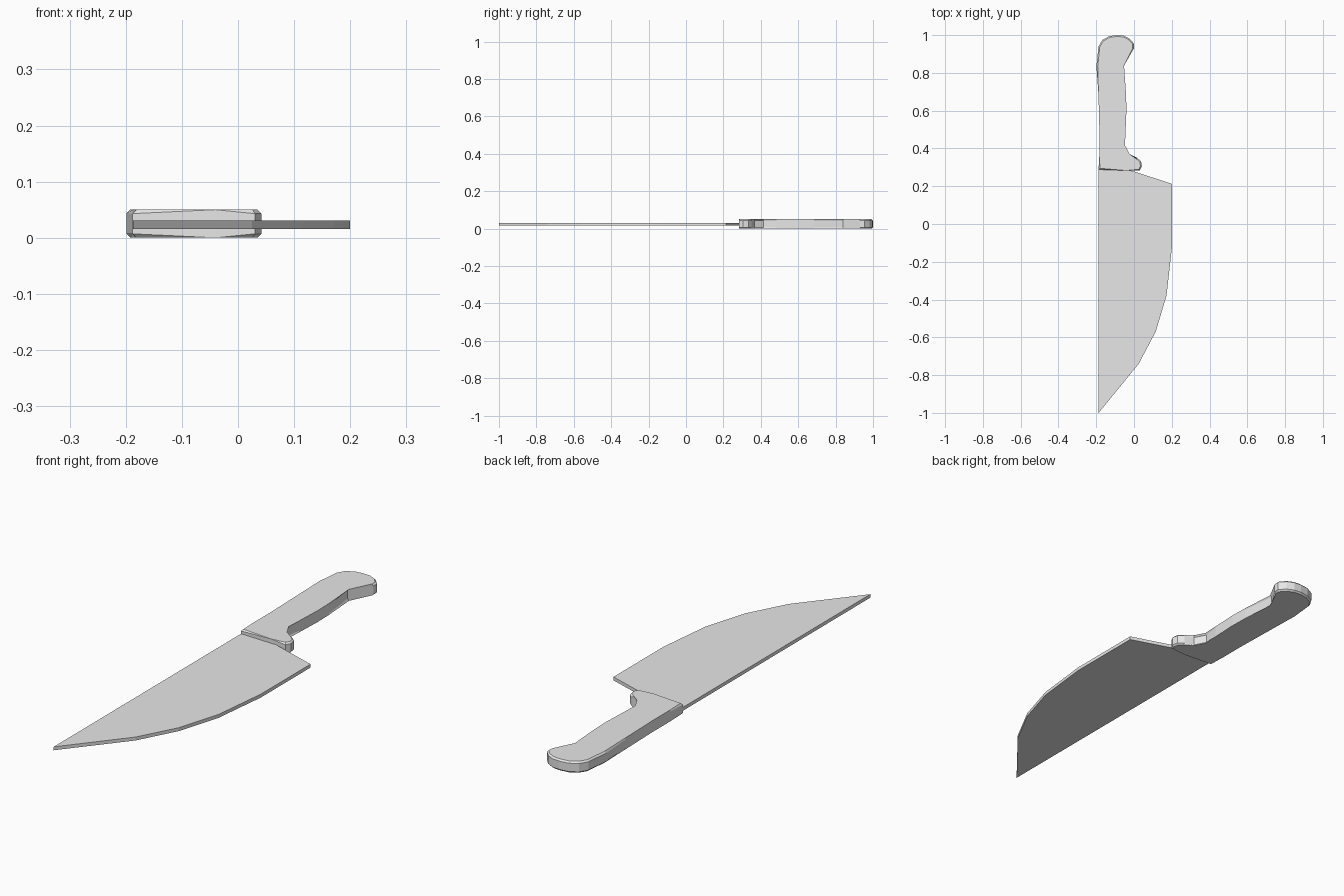
import bpy
import bmesh

default_cube = bpy.data.objects.get("Cube")
if default_cube:
    bpy.data.objects.remove(default_cube, do_unlink=True)


def flat_material(name, colour):
    material = bpy.data.materials.new(name)
    material.use_nodes = True
    material.diffuse_color = colour
    for node in material.node_tree.nodes:
        if node.type == "BSDF_PRINCIPLED":
            node.inputs["Base Color"].default_value = colour
    return material


def slab(name, outline, bottom, top, material, chamfer=0.0):
    """Extrude a counter-clockwise outline upward and chamfer its rims."""
    bm = bmesh.new()
    lower = [bm.verts.new((x, y, bottom)) for x, y in outline]
    upper = [bm.verts.new((x, y, top)) for x, y in outline]
    bm.faces.new(reversed(lower))
    bm.faces.new(upper)
    count = len(outline)
    for i in range(count):
        j = (i + 1) % count
        bm.faces.new((lower[i], lower[j], upper[j], upper[i]))
    if chamfer:
        rims = [e for e in bm.edges if e.verts[0].co.z == e.verts[1].co.z]
        bmesh.ops.bevel(bm, geom=rims, offset=chamfer, segments=1,
                        affect="EDGES", clamp_overlap=True)
    bmesh.ops.recalc_face_normals(bm, faces=bm.faces)
    mesh = bpy.data.meshes.new(name)
    bm.to_mesh(mesh)
    bm.free()
    mesh.materials.append(material)
    obj = bpy.data.objects.new(name, mesh)
    bpy.context.collection.objects.link(obj)
    return obj


grey = flat_material("plain grey", (0.8, 0.8, 0.8, 1.0))

# Blade: straight spine, curved cutting edge, sloping heel
blade_outline = [
    (-.187, .29), (-.187, -1), (.025, -.74), (.115, -.57),
    (.172, -.38), (.2, -.13), (.2, .213), (0, .278), (-.04, .29),
]
slab("blade", blade_outline, 0.016, 0.031, grey)

# Handle: finger guard, grip and hooked rounded butt
guard = [(-.188, .288), (-.04, .283), (.03, .283), (.042, .305),
         (.037, .333), (.015, .351), (-.028, .365)]
grip = [(-.055, .415), (-.045, .485), (-.04, .605), (-.042, .685)]
butt = [(-.06, .84), (0, .93), (0, .955), (-.024, .982), (-.055, .997),
        (-.09, 1), (-.13, .995), (-.167, .975), (-.188, .94)]
back = [(-.199, .835), (-.188, .685), (-.183, .485), (-.183, .37)]
slab("handle", guard + grip + butt + back, 0.0, 0.05, grey, chamfer=0.007)
